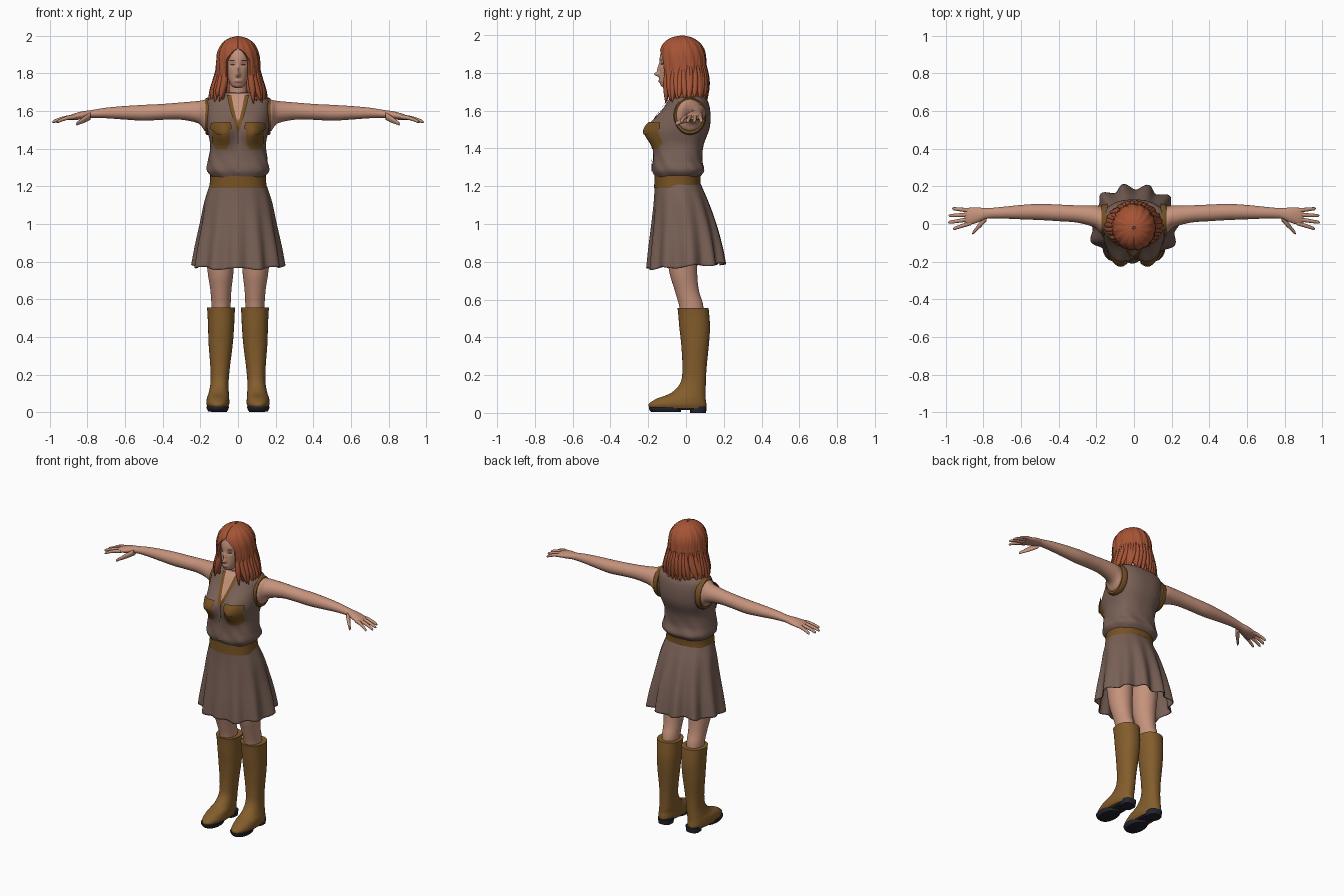
import bpy, bmesh, random
from math import sin, cos, tau, pi, exp, asin, radians
from mathutils import Vector
from mathutils.bvhtree import BVHTree

cube = bpy.data.objects.get("Cube")
if cube:
    bpy.data.objects.remove(cube, do_unlink=True)
rng = random.Random(4)


def material(name, *rgb):
    m = bpy.data.materials.new(name)
    m.use_nodes = True
    m.diffuse_color = (*rgb, 1)
    m.node_tree.nodes["Principled BSDF"].inputs["Base Color"].default_value = (*rgb, 1)
    return m


skin = material("skin", .56, .29, .2)
cloth = material("mauve cloth", .19, .118, .093)
trim = material("brown trim", .18, .082, .017)
leather = material("boot leather", .23, .11, .025)
rubber = material("dark sole", .018, .018, .03)
red_hair = material("red hair", .38, .088, .036)
dark = material("dark lashes", .06, .03, .02)
lip_colour = material("lips", .4, .15, .12)


def finish(name, bm, mat):
    bmesh.ops.recalc_face_normals(bm, faces=bm.faces)
    mesh = bpy.data.meshes.new(name)
    bm.to_mesh(mesh)
    bm.free()
    mesh.materials.append(mat)
    mesh.shade_smooth()
    mesh.set_sharp_from_angle(angle=radians(50))
    obj = bpy.data.objects.new(name, mesh)
    bpy.context.collection.objects.link(obj)
    return obj


def smooth_rows(rows, steps):
    """Pass a smooth curve through rows of numbers."""
    out = []
    for i in range(len(rows) - 1):
        quad = (rows[max(i - 1, 0)], rows[i], rows[i + 1], rows[min(i + 2, len(rows) - 1)])
        for k in range(steps):
            t = k / steps
            out.append([.5 * (2 * b + (c - a) * t + (2 * a - 5 * b + 4 * c - d) * t * t
                              + (3 * b - a - 3 * c + d) * t ** 3) for a, b, c, d in zip(*quad)])
    return out + [list(rows[-1])]


def loft(name, rings, mat, side=1, axis="z", segs=32, steps=5, power=1, shape=None, gap=None, caps=True):
    """Skin rings of (position, centre, centre, radius, radius) along an axis."""
    bm = bmesh.new()
    rows = []
    for p, c1, c2, r1, r2 in smooth_rows(rings, steps):
        g = gap(p) if gap else 0
        row = []
        for k in range(segs + (1 if gap else 0)):
            a = g + (tau - 2 * g) * k / segs
            s, c = sin(a), cos(a)
            u = c1 + r1 * abs(s) ** power * (1 if s > 0 else -1)
            v = c2 - r2 * abs(c) ** power * (1 if c > 0 else -1)
            co = Vector((u, v, p) if axis == "z" else (p, u, v))
            if shape:
                co = shape(co, a, c2, k)
            co.x *= side
            row.append(bm.verts.new(co))
        rows.append(row)
    for lo, hi in zip(rows, rows[1:]):
        for k in range(len(lo) - (1 if gap else 0)):
            n = (k + 1) % len(lo)
            bm.faces.new((lo[k], lo[n], hi[n], hi[k]))
    if caps:
        bm.faces.new(rows[0])
        bm.faces.new(rows[-1])
    return finish(name, bm, mat)


def drape(name, target, rows, mat, side=1, lift=.003, across=12, steps=6):
    """Lay a thin plate, given as (height, x start, x end), on the front of a part."""
    bm = bmesh.new()
    src = bmesh.new()
    src.from_mesh(target.data)
    tree = BVHTree.FromBMesh(src)
    grid = []
    for i in range((len(rows) - 1) * steps + 1):
        j = min(i // steps, len(rows) - 2)
        t = i / steps - j
        z, x0, x1 = (a + (b - a) * t for a, b in zip(rows[j], rows[j + 1]))
        line = []
        for k in range(across + 1):
            x = side * (x0 + (x1 - x0) * k / across)
            hit, normal, _, _ = tree.ray_cast(Vector((x, -1, z)), Vector((0, 1, 0)))
            if hit is None:
                hit, normal = Vector((x, -.1, z)), Vector((0, -1, 0))
            line.append(bm.verts.new(hit + normal * lift))
        grid.append(line)
    src.free()
    for lo, hi in zip(grid, grid[1:]):
        for k in range(across):
            bm.faces.new((lo[k], lo[k + 1], hi[k + 1], hi[k]))
    return finish(name, bm, mat)


def solidify(obj, thickness):
    mod = obj.modifiers.new("thickness", "SOLIDIFY")
    mod.thickness = thickness


def bump(x, z, x0, z0, wx, wz):
    return exp(-((abs(x) - x0) / wx) ** 2 - ((z - z0) / wz) ** 2)


# Sleeveless shirt, with a bust and soft creases above the waist
def shirt_shape(co, a, cy, k):
    crease = 1 + .016 * sin(9 * a + 45 * co.z) * exp(-((co.z - 1.31) / .07) ** 2)
    co.x *= crease
    co.y = cy + (co.y - cy) * crease
    if cos(a) > 0:
        co.y -= .06 * bump(co.x, co.z, .08, 1.49, .06, .07) * min(1, cos(a) * 3)
    return co


shirt = loft("shirt", [
    (1.25, 0, -.045, .14, .118), (1.285, 0, -.04, .165, .138), (1.34, 0, -.045, .158, .13),
    (1.42, 0, -.038, .148, .132), (1.5, 0, -.022, .163, .145), (1.56, 0, -.01, .168, .14),
    (1.62, 0, .005, .17, .12), (1.66, 0, .01, .163, .1), (1.685, 0, .008, .115, .075),
    (1.7, 0, 0, .055, .055)], cloth, segs=96, steps=6, power=.8, shape=shirt_shape)
drape("neck_opening", shirt, [(1.69, -.045, .045), (1.6, -.022, .022), (1.52, -.002, .002)], skin)
drape("placket", shirt, [(1.5, -.014, .014), (1.28, -.014, .014)], cloth, lift=.006)
for s, label in ((1, "left"), (-1, "right")):
    drape(label + "_collar", shirt, [(1.68, .035, .058), (1.6, .02, .04), (1.5, -.004, .014)],
          trim, s, .007)
    drape(label + "_pocket", shirt, [(1.52, .045, .135), (1.43, .045, .135), (1.398, .06, .115)],
          trim, s, .003)
    drape(label + "_pocket_flap", shirt, [(1.535, .042, .136), (1.505, .038, .14), (1.475, .08, .1)],
          trim, s, .009)

# Belt and pleated skirt
loft("belt", [(1.19, 0, -.045, .153, .124), (1.23, 0, -.045, .149, .122), (1.272, 0, -.043, .147, .122)],
     trim, segs=48, power=.9)


def skirt_shape(co, a, cy, k):
    t = (1.22 - co.z) / .45
    fold = 1 + t * (.055 + .03 * (1 - cos(a)) / 2) * cos(11 * a + .9 * sin(2 * a) + .5)
    co.x *= fold
    co.y = cy + (co.y - cy) * fold
    co.z += t * (.07 * co.y + .006 * cos(7 * a))
    return co


skirt = loft("skirt", [
    (1.22, 0, -.045, .147, .12), (1.12, 0, -.026, .178, .143), (1, 0, -.012, .2, .168),
    (.88, 0, -.004, .222, .188), (.775, 0, 0, .237, .2)],
    cloth, segs=176, steps=6, power=.95, shape=skirt_shape, caps=False)
solidify(skirt, .006)

# Limbs, built once for each side
for s, label in ((1, "left"), (-1, "right")):
    loft(label + "_leg", [
        (.48, .09, .035, .048, .058), (.57, .09, .027, .051, .064), (.65, .091, .004, .056, .064),
        (.76, .093, -.016, .07, .075), (.95, .095, -.02, .083, .088), (1.15, .08, -.03, .075, .08)],
        skin, s)
    loft(label + "_boot", [
        (.022, .107, -.042, .052, .148), (.045, .107, -.045, .061, .153), (.075, .106, -.026, .059, .13),
        (.105, .102, .012, .053, .092), (.16, .098, .038, .048, .067), (.24, .095, .045, .052, .064),
        (.36, .092, .048, .064, .073), (.45, .09, .046, .069, .081), (.52, .09, .041, .072, .082),
        (.555, .09, .037, .075, .082)], leather, s, segs=48, power=.9)
    loft(label + "_sole", [(.004, .108, -.105, .05, .078), (.018, .108, -.11, .058, .085),
                           (.03, .108, -.11, .06, .087)], rubber, s, power=.9)
    loft(label + "_arch", [(.016, .104, -.01, .036, .09), (.028, .104, -.01, .04, .09)], rubber, s)
    loft(label + "_heel", [(0, .102, .064, .042, .042), (.035, .102, .064, .046, .046)],
         rubber, s, power=.75)
    loft(label + "_armhole_trim", [
        (.14, .02, 1.572, .088, .1), (.16, .02, 1.572, .086, .1), (.173, .02, 1.572, .08, .094)],
        trim, s, "x")
    loft(label + "_arm", [
        (.13, .02, 1.575, .072, .088), (.174, .022, 1.577, .073, .084), (.21, .04, 1.594, .058, .06),
        (.3, .053, 1.6, .046, .046), (.4, .059, 1.596, .044, .042), (.5, .064, 1.591, .043, .042),
        (.6, .063, 1.591, .038, .036), (.7, .06, 1.59, .031, .028), (.78, .056, 1.584, .028, .021),
        (.83, .048, 1.577, .04, .021), (.88, .04, 1.568, .046, .016), (.9, .039, 1.563, .041, .01)],
        skin, s, "x")
    # Fingers fan out from the palm and droop slightly
    for finger, y0, y1, tip in (("index", .006, -.026, .962), ("middle", .027, .008, .988),
                                ("ring", .05, .044, .985), ("little", .071, .082, .966)):
        path = [(.865 + (tip - .865) * t, y0 + (y1 - y0) * t, 1.569 - .028 * t * t, r, r)
                for t, r in ((0, .012), (.35, .011), (.7, .0095), (.93, .008), (1, .002))]
        loft(f"{label}_{finger}_finger", path, skin, s, "x", 12)
    thumb = [(.785 + .075 * t, .034 - .085 * t, 1.573 - .042 * t, r, r)
             for t, r in ((0, .02), (.4, .018), (.75, .012), (.95, .009), (1, .002))]
    loft(label + "_thumb", thumb, skin, s, "x", 16)


# Neck and head
def face_shape(co, a, cy, k):
    if cos(a) > 0:
        co.y -= .026 * bump(co.x, co.z, 0, 1.793, .011, .012)
        co.y -= .012 * bump(co.x, co.z, 0, 1.82, .009, .024)
        co.y -= .006 * bump(co.x, co.z, 0, 1.758, .02, .009)
        co.y += .008 * bump(co.x, co.z, .028, 1.848, .016, .012)
    return co


loft("neck", [(1.62, 0, .005, .065, .06), (1.69, 0, -.005, .05, .052), (1.8, 0, -.015, .046, .052)], skin)
head = loft("head", [
    (1.722, 0, -.092, .016, .025), (1.735, 0, -.084, .035, .05), (1.765, 0, -.068, .05, .072),
    (1.8, 0, -.055, .06, .085), (1.85, 0, -.044, .067, .096), (1.9, 0, -.038, .068, .098),
    (1.95, 0, -.033, .055, .082), (1.975, 0, -.03, .025, .04)],
    skin, segs=96, steps=9, shape=face_shape)
drape("mouth", head, [(1.763, -.008, .008), (1.757, -.021, .021), (1.749, -.009, .009)],
      lip_colour, lift=.0015)
for s, label in ((1, "left"), (-1, "right")):
    drape(label + "_eye", head, [(1.852, .022, .034), (1.847, .015, .042), (1.841, .023, .035)],
          dark, s, .0015)
    drape(label + "_eyebrow", head, [(1.872, .022, .042), (1.867, .014, .045)], dark, s, .0015)


# Hair shell, open around the face
def face_gap(z):
    width = .062 * max(0, min(1, (1.93 - z) / .06)) ** .6 + max(0, 1.74 - z) * .2
    return asin(min(.9, width / .12))


def hair_shape(co, a, cy, k):
    wave = 1 + .018 * sin(15 * a + 22 * co.z) + .012 * sin(37 * a - 30 * co.z)
    if k in (0, 120) and co.z < 1.925:
        wave *= .86
    if co.z < 1.75:
        co.z += .02 * sin(13 * a) + .01 * sin(31 * a)
    co.x *= wave
    co.y = cy + (co.y - cy) * wave
    return co


hair = loft("hair", [
    (1.998, 0, -.02, .008, .008), (1.986, 0, -.022, .05, .056), (1.957, 0, -.022, .086, .096),
    (1.91, 0, -.02, .109, .12), (1.84, 0, -.018, .117, .125), (1.76, 0, -.012, .12, .12),
    (1.71, 0, -.003, .138, .116), (1.672, 0, 0, .147, .114)],
    red_hair, segs=120, steps=6, shape=hair_shape, gap=face_gap, caps=False)
solidify(hair, .014)

# Loose locks along the lower edge
for i in range(30):
    a = .68 + (tau - 1.36) * (i + rng.uniform(-.3, .3)) / 29
    end = rng.uniform(1.635, 1.675)
    flare = rng.uniform(.145, .162)
    turn = rng.uniform(-.12, .12)
    path = [(z, rx * sin(a + turn * t), -.008 - ry * cos(a + turn * t), r, r) for t, z, rx, ry, r in (
        (0, 1.84, .108, .112, .006), (.3, 1.77, .117, .116, .017), (.7, 1.71, .136, .116, .016),
        (1, end, flare, .118, .002))]
    loft(f"hair_lock_{i + 1}", path, red_hair, segs=8)
